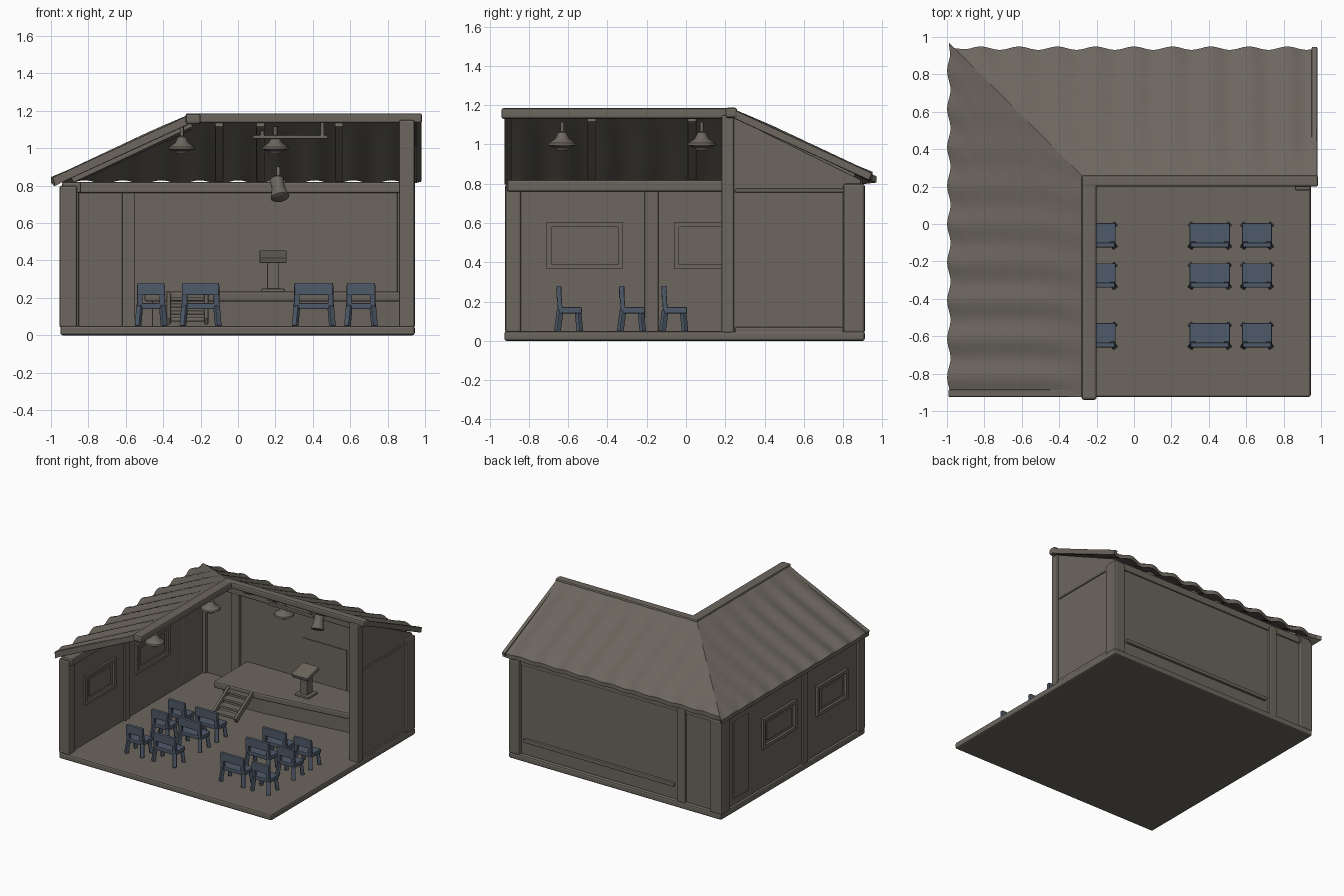
import bpy, bmesh, math
from mathutils import Vector

if "Cube" in bpy.data.objects:
    bpy.data.objects.remove(bpy.data.objects["Cube"])


def material(name, rgb):
    m = bpy.data.materials.new(name)
    m.diffuse_color = (*rgb, 1)
    m.use_nodes = True
    m.node_tree.nodes["Principled BSDF"].inputs["Base Color"].default_value = m.diffuse_color
    return m


STONE = material("warm grey", (0.150, 0.134, 0.112))
BLUE = material("slate blue", (0.077, 0.102, 0.142))


def finish(name, bm, mat, bevel=0.0, smooth=False):
    bmesh.ops.recalc_face_normals(bm, faces=bm.faces)
    me = bpy.data.meshes.new(name)
    bm.to_mesh(me)
    bm.free()
    me.materials.append(mat)
    ob = bpy.data.objects.new(name, me)
    bpy.context.collection.objects.link(ob)
    if bevel:
        b = ob.modifiers.new("soft edges", "BEVEL")
        b.width, b.segments = bevel, 2
    if smooth:
        bpy.context.view_layer.objects.active = ob
        ob.select_set(True)
        bpy.ops.object.shade_smooth_by_angle(angle=math.radians(35))
        ob.select_set(False)
    return ob


def box_into(bm, x, y, z):
    vs = [bm.verts.new((a, b, c)) for a in x for b in y for c in z]
    for f in ((0, 1, 3, 2), (4, 6, 7, 5), (0, 4, 5, 1), (2, 3, 7, 6), (0, 2, 6, 4), (1, 5, 7, 3)):
        bm.faces.new([vs[i] for i in f])


def box(name, x, y, z, mat=STONE, bevel=0.006):
    bm = bmesh.new()
    box_into(bm, x, y, z)
    return finish(name, bm, mat, bevel)


def beam_into(bm, p, q, w, h):
    """Bar of width w and height h from p to q."""
    p, q = Vector(p), Vector(q)
    d = (q - p).normalized()
    side = d.cross(Vector((0, 0, 1)))
    side = side.normalized() if side.length > 1e-3 else Vector((1, 0, 0))
    up = side.cross(d)
    ends = [[bm.verts.new(c + side * sx * w / 2 + up * sz * h / 2)
             for sx, sz in ((-1, -1), (1, -1), (1, 1), (-1, 1))] for c in (p, q)]
    for i in range(4):
        j = (i + 1) % 4
        bm.faces.new((ends[0][i], ends[0][j], ends[1][j], ends[1][i]))
    bm.faces.new(ends[0])
    bm.faces.new(ends[1])


def beam(name, p, q, w, h, mat=STONE):
    bm = bmesh.new()
    beam_into(bm, p, q, w, h)
    return finish(name, bm, mat, 0.006)


def prism(name, pts, vec, mat=STONE, bevel=0.006):
    bm = bmesh.new()
    f = bm.faces.new([bm.verts.new(p) for p in pts])
    r = bmesh.ops.extrude_face_region(bm, geom=[f])
    bmesh.ops.translate(bm, vec=vec, verts=[v for v in r["geom"] if isinstance(v, bmesh.types.BMVert)])
    return finish(name, bm, mat, bevel)


def lathe(name, profile, at, tilt=0.0, n=20):
    """Closed turned shape from (radius, height) points."""
    bm = bmesh.new()
    rings = [[bm.verts.new((r * math.cos(2 * math.pi * i / n), r * math.sin(2 * math.pi * i / n), z))
              for i in range(n)] for r, z in profile]
    for a, b in zip(rings, rings[1:]):
        for i in range(n):
            bm.faces.new((a[i], a[(i + 1) % n], b[(i + 1) % n], b[i]))
    bm.faces.new(rings[0])
    bm.faces.new(rings[-1])
    ob = finish(name, bm, STONE, smooth=True)
    ob.location, ob.rotation_euler = at, (tilt, tilt * 0.4, 0)
    return ob


# floor and walls
box("floor", (-0.95, 0.945), (-0.925, 0.91), (0, 0.05), bevel=0.012)
box("left_wall", (-0.93, -0.875), (-0.9, 0.88), (0.04, 0.82))
box("back_wall", (-0.92, 0.92), (0.825, 0.88), (0.04, 0.82))
prism("right_gable_wall", [(0.87, 0.2, 0.04), (0.87, 0.89, 0.04), (0.87, 0.89, 0.82),
                           (0.87, 0.22, 1.15), (0.87, 0.2, 1.15)], (0.06, 0, 0))

# corner posts and pilasters, showing on both wall faces
box("front_left_post", (-0.955, -0.86), (-0.92, -0.84), (0.04, 0.8), bevel=0.012)
box("back_left_post", (-0.955, -0.85), (0.8, 0.91), (0.04, 0.8), bevel=0.012)
box("back_right_post", (0.85, 0.945), (0.8, 0.91), (0.04, 0.8), bevel=0.012)
box("gable_front_post", (0.86, 0.945), (0.18, 0.245), (0.04, 1.15), bevel=0.01)
box("back_pilaster", (-0.62, -0.55), (0.8, 0.9), (0.04, 0.8))
box("left_pilaster", (-0.945, -0.86), (-0.21, -0.14), (0.04, 0.8))
box("left_rear_panel", (-0.94, -0.87), (0.54, 0.73), (0.1, 0.72))
box("back_ledge", (-0.52, 0.82), (0.87, 0.9), (0.15, 0.18))
box("gable_plinth", (0.9, 0.942), (0.25, 0.8), (0.04, 0.07))

# plate beams along the wall tops
box("left_wall_plate", (-0.94, -0.84), (-0.91, 0.9), (0.76, 0.82), bevel=0.01)
box("back_wall_plate", (-0.92, 0.93), (0.79, 0.89), (0.76, 0.82), bevel=0.01)
box("gable_outer_rail", (0.9, 0.938), (0.25, 0.85), (0.755, 0.775))


# windows in the left wall, framed inside and outside
def window(name, y0, y1, z0=0.365, z1=0.605, t=0.025):
    bm = bmesh.new()
    for x in ((-0.95, -0.915), (-0.885, -0.86)):
        box_into(bm, x, (y0, y1), (z0, z0 + t))
        box_into(bm, x, (y0, y1), (z1 - t, z1))
        box_into(bm, x, (y0, y0 + t), (z0 + t, z1 - t))
        box_into(bm, x, (y1 - t, y1), (z0 + t, z1 - t))
    finish(name + "_frame", bm, STONE)
    box(name + "_pane", (-0.94, -0.868), (y0 + 0.06, y1 - 0.06), (z0 + 0.05, z1 - 0.05), bevel=0)


window("front_window", -0.71, -0.32)
window("rear_window", -0.06, 0.37)


# corrugated roof: two slopes meeting at a hip
def roof(name, left, run, start, cols=110, rows=10):
    bm = bmesh.new()
    grid = []
    for r in range(rows + 1):
        u = run * r / rows
        line = []
        for c in range(cols + 1):
            s = c / cols
            hip = 0.235 + u if left else -0.255 - u
            a = start + (hip - start) * s
            fade = min(1, abs(hip - a) / 0.08)
            wave = math.cos(a * 2 * math.pi / 0.205) * 0.009 * fade * min(1, u / 0.2)
            d = u + wave * (r == rows)
            z = 1.183 - 0.47 * u + wave
            line.append(bm.verts.new((-0.255 - d, a, z) if left else (a, 0.235 + d, z)))
        grid.append(line)
    for a, b in zip(grid, grid[1:]):
        for i in range(cols):
            bm.faces.new((a[i], a[i + 1], b[i + 1], b[i]))
    bmesh.ops.recalc_face_normals(bm, faces=bm.faces)
    if sum(f.normal.z for f in bm.faces) < 0:
        bmesh.ops.reverse_faces(bm, faces=bm.faces)
    top = {v: bm.verts.new(v.co - Vector((0, 0, 0.032))) for v in list(bm.verts)}
    edges = [e for e in bm.edges if e.is_boundary]
    for f in list(bm.faces):
        bm.faces.new([top[v] for v in reversed(f.verts)])
    for e in edges:
        v, w = e.verts
        bm.faces.new((v, w, top[w], top[v]))
    finish(name, bm, STONE, smooth=True)


roof("left_roof", True, 0.735, -0.925)
roof("back_roof", False, 0.705, 0.975)

# ridge, rake and rafters
box("left_ridge_beam", (-0.28, -0.2), (-0.94, 0.255), (1.13, 1.185), bevel=0.012)
box("back_ridge_beam", (-0.28, 0.985), (0.2, 0.26), (1.135, 1.187), bevel=0.012)
beam("front_rake_beam", (-0.985, -0.905, 0.822), (-0.25, -0.905, 1.158), 0.04, 0.045)
beam("right_rake_beam", (0.965, 0.94, 0.835), (0.965, 0.22, 1.165), 0.03, 0.04)
beam("hip_rafter", (-0.86, 0.83, 0.85), (-0.26, 0.24, 1.125), 0.05, 0.05)
for i, y in enumerate((-0.48, 0.03)):
    beam(f"left_rafter_{i + 1}", (-0.89, y, 0.835), (-0.25, y, 1.135), 0.045, 0.045)
for i, x in enumerate((-0.1, 0.12, 0.54)):
    beam(f"back_rafter_{i + 1}", (x, 0.86, 0.84), (x, 0.235, 1.135), 0.045, 0.045)

# stage with overhanging deck, screen and lectern
prism("stage_base", [(-0.46, 0.46, 0.04), (-0.1, 0.48, 0.04), (0.88, 0.6, 0.04),
                     (0.88, 0.83, 0.04), (-0.46, 0.83, 0.04)], (0, 0, 0.15))
prism("stage_deck", [(-0.5, 0.4, 0.18), (-0.1, 0.42, 0.18), (0.88, 0.55, 0.18),
                     (0.88, 0.83, 0.18), (-0.5, 0.83, 0.18)], (0, 0, 0.055), bevel=0.012)
box("screen", (0.005, 0.395), (0.817, 0.83), (0.235, 0.56), bevel=0)
box("lectern_foot", (0.125, 0.25), (0.54, 0.66), (0.23, 0.25))
box("lectern_column", (0.155, 0.22), (0.565, 0.635), (0.24, 0.4))
prism("lectern_top", [(0.115, 0.52, 0.385), (0.115, 0.67, 0.425), (0.115, 0.66, 0.455),
                      (0.115, 0.51, 0.415)], (0.145, 0, 0))

# stairs up to the stage
for i in range(4):
    box(f"stair_step_{i + 1}", (-0.36, -0.18), (0.22 + i * 0.05, 0.285 + i * 0.05),
        (0.075 + i * 0.037, 0.095 + i * 0.037), bevel=0.004)
for side, x in (("left", -0.37), ("right", -0.17)):
    beam(f"{side}_stringer", (x, 0.21, 0.075), (x, 0.43, 0.215), 0.022, 0.045)

# hanging lamps, lighting bar and spotlight
SHADE = [(0.03, -0.015), (0.04, 0.0), (0.074, 0.01), (0.07, 0.022), (0.035, 0.045),
         (0.022, 0.075), (0.01, 0.08), (0.01, 0.13)]
for i, p in enumerate(((-0.3, -0.63, 0.985), (-0.3, 0.08, 0.985), (0.2, 0.3, 0.985))):
    lathe(f"lamp_{i + 1}", SHADE, p)
box("lighting_bar", (0.08, 0.48), (0.27, 0.295), (1.05, 1.07), bevel=0.004)
for i, x in enumerate((0.12, 0.44)):
    box(f"bar_hanger_{i + 1}", (x, x + 0.02), (0.272, 0.292), (1.06, 1.14), bevel=0)
lathe("spotlight", [(0.035, -0.07), (0.05, -0.06), (0.035, 0.0), (0.038, 0.05), (0.02, 0.065)],
      (0.215, 0.72, 0.79), tilt=-0.5)
beam("spotlight_arm", (0.215, 0.73, 0.82), (0.215, 0.76, 0.9), 0.02, 0.02)


# chairs: facing the stage, open below the back rest
def chair(name, x0, x1, y):
    bm = bmesh.new()
    t = 0.03
    box_into(bm, (x0 + 0.008, x1 - 0.008), (y + 0.01, y + 0.13), (0.14, 0.172))
    box_into(bm, (x0 + 0.012, x1 - 0.012), (y, y + 0.026), (0.215, 0.28))
    for s, x in ((-1, x0 + t / 2), (1, x1 - t / 2)):
        inner = x - s * 0.01
        beam_into(bm, (x, y + 0.005, 0.048), (inner, y + 0.02, 0.16), t, 0.026)
        beam_into(bm, (inner, y + 0.02, 0.15), (inner, y + 0.012, 0.27), t, 0.024)
        beam_into(bm, (x, y + 0.12, 0.048), (inner, y + 0.11, 0.15), t * 0.9, 0.026)
    finish(name, bm, BLUE, 0.005)


for r, y in enumerate((-0.66, -0.34, -0.125)):
    for c, (x0, x1) in enumerate(((-0.55, -0.38), (-0.31, -0.09), (0.29, 0.52), (0.57, 0.745))):
        chair(f"chair_row{r + 1}_{c + 1}", x0, x1, y)
